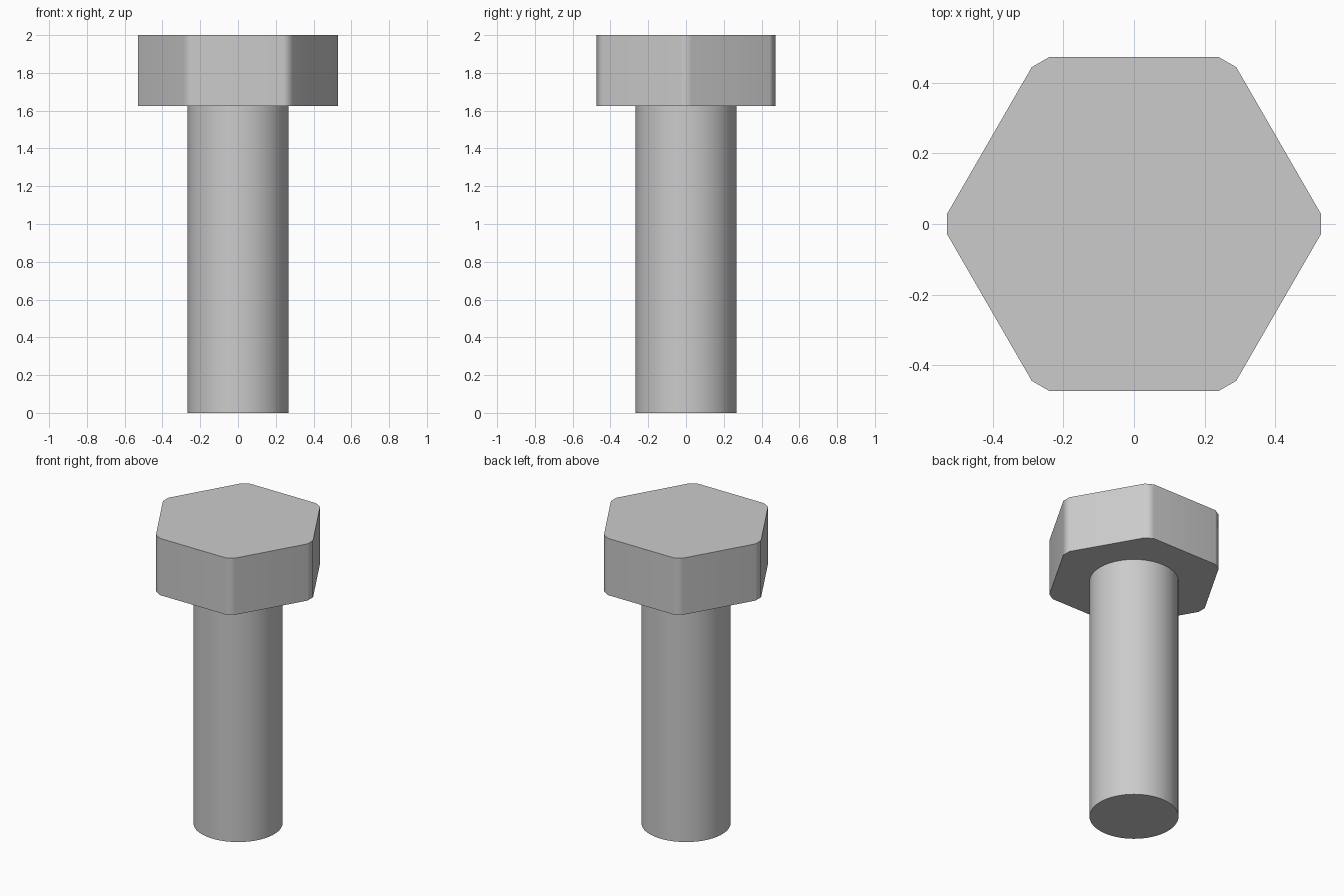
import bpy, bmesh
from math import radians, sin, cos

cube = bpy.data.objects.get("Cube")
if cube:
    bpy.data.objects.remove(cube, do_unlink=True)

steel = bpy.data.materials.new("steel_grey")
steel.use_nodes = True
GREY = (0.6, 0.6, 0.6, 1)
steel.diffuse_color = GREY
steel.node_tree.nodes["Principled BSDF"].inputs["Base Color"].default_value = GREY


def prism(name, angles, radius, bottom, top):
    """Upright prism whose corners lie on a circle at the given angles."""
    bm = bmesh.new()
    ring = [bm.verts.new((radius * cos(a), radius * sin(a), bottom)) for a in angles]
    base = bm.faces.new(ring)
    extruded = bmesh.ops.extrude_face_region(bm, geom=[base], use_keep_orig=True)
    upper = [v for v in extruded["geom"] if isinstance(v, bmesh.types.BMVert)]
    bmesh.ops.translate(bm, verts=upper, vec=(0, 0, top - bottom))
    bmesh.ops.recalc_face_normals(bm, faces=bm.faces)
    mesh = bpy.data.meshes.new(name)
    bm.to_mesh(mesh)
    bm.free()
    mesh.materials.append(steel)
    obj = bpy.data.objects.new(name, mesh)
    bpy.context.collection.objects.link(obj)
    bpy.ops.object.select_all(action="DESELECT")
    obj.select_set(True)
    bpy.context.view_layer.objects.active = obj
    bpy.ops.object.shade_smooth_by_angle(angle=radians(40))
    return obj


HEAD_BOTTOM = 1.625

# Hexagonal head with its six upright corners cut off
corners = [radians(60 * k + d) for k in range(6) for d in (-3.1, 3.1)]
head = prism("bolt_head", corners, 0.53, HEAD_BOTTOM, 2.0)
weighted = head.modifiers.new("flat_sides", "WEIGHTED_NORMAL")
weighted.keep_sharp = True

# Plain round shank
SIDES = 64
prism("bolt_shank", [radians(360 * k / SIDES) for k in range(SIDES)], 0.267, 0, HEAD_BOTTOM)
